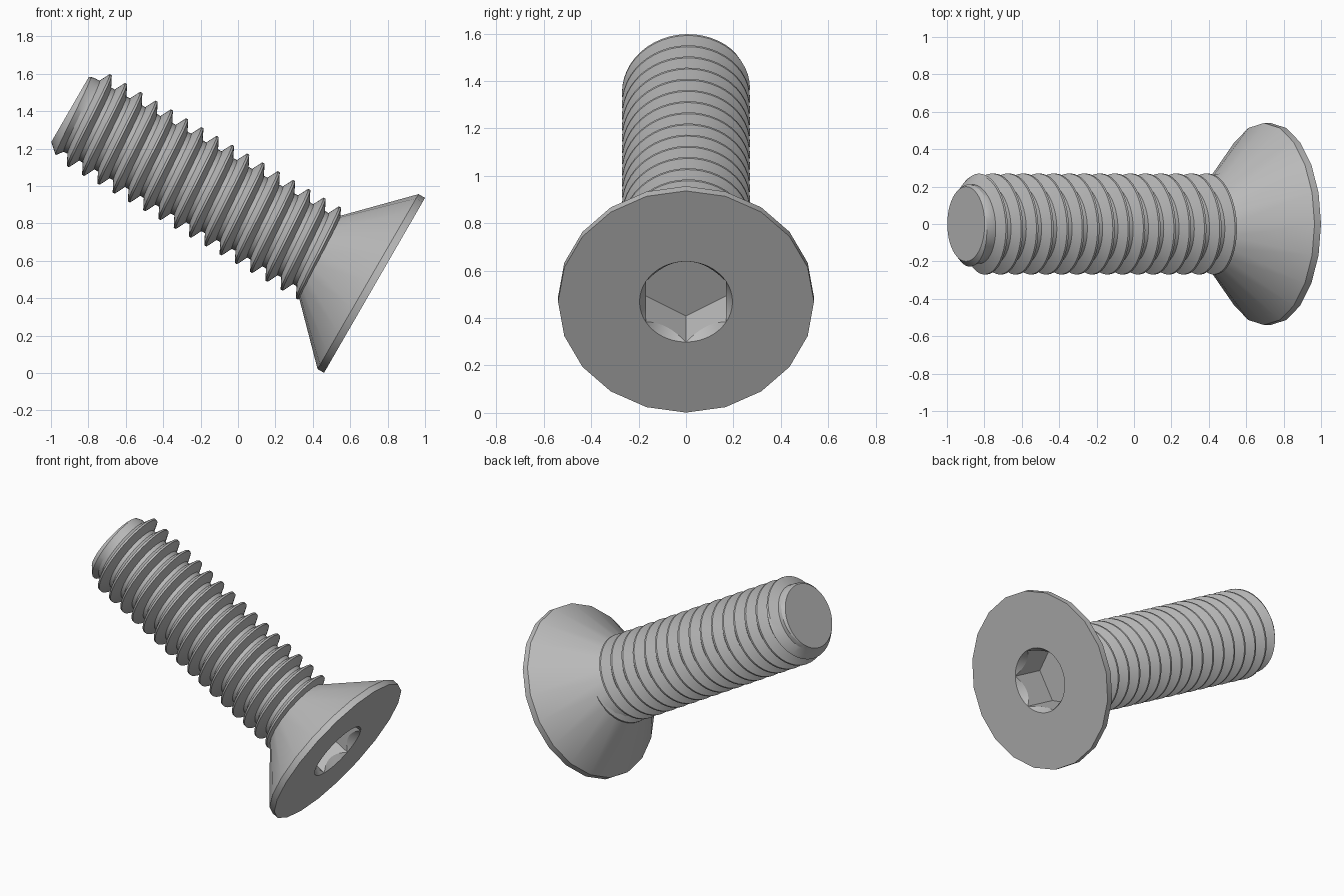
import bpy, bmesh
from math import pi, cos, sin, radians

cube = bpy.data.objects.get("Cube")
if cube:
    bpy.data.objects.remove(cube)

HEAD_CENTRE = (0.73, 0, 0.469)
LENGTH = 1.88
PITCH = 0.0943
CREST, ROOT, TIP = 0.27, 0.212, 0.2
SOCKET = 0.196
TAU = 2 * pi

steel = bpy.data.materials.new("grey steel")
steel.use_nodes = True
grey = (0.5, 0.5, 0.5, 1)
steel.diffuse_color = grey
steel.node_tree.nodes["Principled BSDF"].inputs["Base Color"].default_value = grey


def finish(bm, name):
    """Weld, orient and place a part whose local z runs from head face to tip."""
    bmesh.ops.remove_doubles(bm, verts=bm.verts, dist=1e-5)
    bmesh.ops.holes_fill(bm, edges=bm.edges)
    bmesh.ops.recalc_face_normals(bm, faces=bm.faces)
    mesh = bpy.data.meshes.new(name)
    bm.to_mesh(mesh)
    bm.free()
    mesh.materials.append(steel)
    obj = bpy.data.objects.new(name, mesh)
    bpy.context.collection.objects.link(obj)
    obj.location = HEAD_CENTRE
    obj.rotation_euler = (0, radians(-60), 0)
    bpy.ops.object.select_all(action='DESELECT')
    obj.select_set(True)
    bpy.context.view_layer.objects.active = obj
    bpy.ops.object.shade_smooth_by_angle(angle=radians(25))


def ring(bm, count, radius, height):
    """Loop of points; radius and height are functions of the angle."""
    angles = [TAU * i / count for i in range(count)]
    return [bm.verts.new((radius(a) * cos(a), radius(a) * sin(a), height(a)))
            for a in angles]


def circle(bm, count, r, z):
    return ring(bm, count, lambda a: r, lambda a: z)


def skin(bm, a, b):
    """Join two loops, where b has a whole multiple of a's points."""
    n, k = len(a), len(b) // len(a)
    for i in range(n):
        inner = [b[(k * i + j) % len(b)] for j in range(k, -1, -1)]
        bm.faces.new([a[i], a[(i + 1) % n]] + inner)


def hexagon(a):
    """Distance from the axis to a hexagon's wall at an angle."""
    return SOCKET * cos(pi / 6) / cos(a % (pi / 3) - pi / 6)


# Countersunk head with a chamfered hexagonal socket
bm = bmesh.new()
loops = [
    circle(bm, 20, 0.215, 0.36),
    circle(bm, 20, 0.54, 0.04),
    circle(bm, 20, 0.54, 0),
    circle(bm, 60, SOCKET, 0),
    ring(bm, 60, hexagon, lambda a: 1.7 * (SOCKET - hexagon(a))),
    ring(bm, 60, hexagon, lambda a: 0.22),
]
for a, b in zip(loops, loops[1:]):
    skin(bm, a, b)
finish(bm, "countersunk_head")

# Helical threaded shank, trimmed by a chamfer at the tip
bm = bmesh.new()
START, STEPS = 0.28, 48
tooth = [(-0.0625, CREST), (0.0625, CREST), (0.375, ROOT), (0.625, ROOT)]
columns = []
for i in range(STEPS + 1):
    column = []
    angle = TAU * (i % STEPS) / STEPS
    for turn in range(-3, 18):
        for offset, r in tooth:
            z = 0.37 + PITCH * (turn + offset + i / STEPS)
            z = min(max(z, START), LENGTH)
            r = TIP if z == START else min(r, TIP + 0.9 * (LENGTH - z))
            column.append(bm.verts.new((r * cos(angle), r * sin(angle), z)))
    columns.append(column)
for a, b in zip(columns, columns[1:]):
    for j in range(len(a) - 1):
        bm.faces.new((a[j], b[j], b[j + 1], a[j + 1]))
finish(bm, "threaded_shank")
